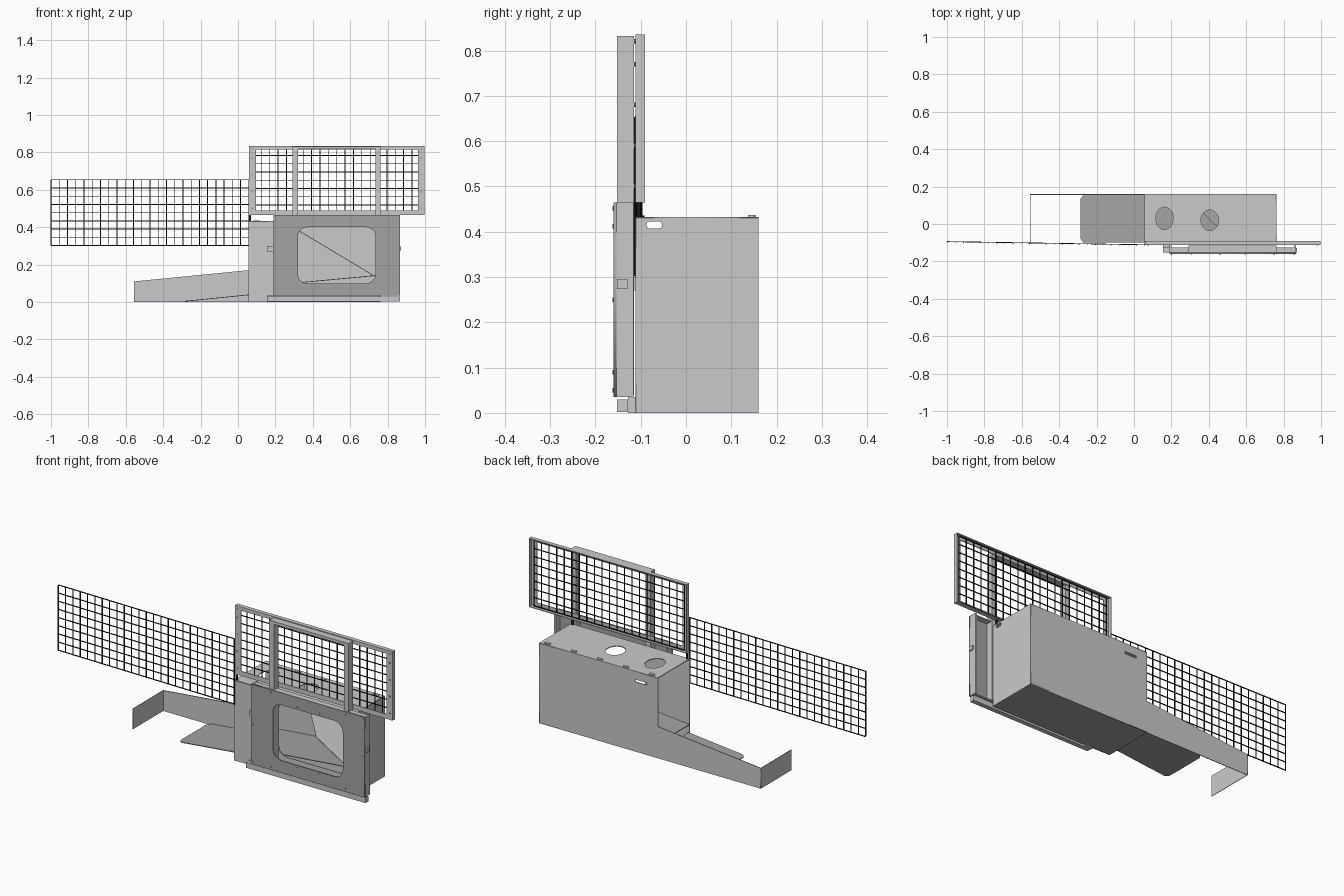
import bpy, bmesh, math
from mathutils import Matrix, Vector

cube = bpy.data.objects.get("Cube")
if cube:
    bpy.data.objects.remove(cube)


def material(name, rgb):
    m = bpy.data.materials.new(name)
    m.use_nodes = True
    m.diffuse_color = (*rgb, 1)
    m.node_tree.nodes["Principled BSDF"].inputs["Base Color"].default_value = (*rgb, 1)
    return m


LIGHT = material("light grey metal", (0.58, 0.59, 0.60))
MID = material("mid grey metal", (0.37, 0.37, 0.37))
BLACK = material("black wire", (0.012, 0.012, 0.012))
T = 0.004


def add_object(name, mesh, mat):
    mesh.materials.clear()
    mesh.materials.append(mat)
    ob = bpy.data.objects.new(name, mesh)
    bpy.context.collection.objects.link(ob)
    return ob


def finish(name, bm, mat):
    mesh = bpy.data.meshes.new(name)
    bm.to_mesh(mesh)
    bm.free()
    return add_object(name, mesh, mat)


def boxes(name, mat, *bounds):
    """One object made of boxes, each (x0, x1, y0, y1, z0, z1)."""
    bm = bmesh.new()
    for x0, x1, y0, y1, z0, z1 in bounds:
        mid = Vector((x0 + x1, y0 + y1, z0 + z1)) / 2
        size = Matrix.Diagonal((x1 - x0, y1 - y0, z1 - z0, 1))
        bmesh.ops.create_cube(bm, size=1, matrix=Matrix.Translation(mid) @ size)
    return finish(name, bm, mat)


def rect(u0, u1, v0, v1, r=0.0, steps=6):
    if not r:
        return [(u0, v0), (u1, v0), (u1, v1), (u0, v1)]
    pts = []
    corners = [(u1 - r, v1 - r), (u0 + r, v1 - r), (u0 + r, v0 + r), (u1 - r, v0 + r)]
    for i, (cu, cv) in enumerate(corners):
        for k in range(steps + 1):
            a = (i + k / steps) * math.pi / 2
            pts.append((cu + r * math.cos(a), cv + r * math.sin(a)))
    return pts


def oval(cu, cv, ru, rv, n=24):
    return [(cu + ru * math.cos(2 * math.pi * i / n), cv + rv * math.sin(2 * math.pi * i / n))
            for i in range(n)]


AXES = {"xy": ((1, 0, 0), (0, 1, 0), (0, 0, 1)),
        "xz": ((1, 0, 0), (0, 0, 1), (0, -1, 0)),
        "yz": ((0, 1, 0), (0, 0, 1), (1, 0, 0))}


def panel(name, mat, plane, pos, *loops, thick=T):
    """Sheet cut from an outline; later loops are holes. pos is along the normal axis."""
    cu = bpy.data.curves.new(name, "CURVE")
    cu.dimensions = "2D"
    cu.fill_mode = "BOTH"
    cu.extrude = thick / 2
    for loop in loops:
        sp = cu.splines.new("POLY")
        sp.points.add(len(loop) - 1)
        for p, (u, v) in zip(sp.points, loop):
            p.co = (u, v, 0, 1)
        sp.use_cyclic_u = True
    tmp = bpy.data.objects.new(name + "_outline", cu)
    bpy.context.collection.objects.link(tmp)
    dg = bpy.context.evaluated_depsgraph_get()
    mesh = bpy.data.meshes.new_from_object(tmp.evaluated_get(dg))
    bpy.data.objects.remove(tmp)
    u, v, n = (Vector(a) for a in AXES[plane])
    m = Matrix((u, v, n)).transposed().to_4x4()
    m.translation = n * pos if plane != "xz" else Vector((0, pos, 0))
    mesh.transform(m)
    mesh.name = name
    return add_object(name, mesh, mat)


def wire_grid(name, x0, x1, z0, z1, nx, nz, y, w=0.004):
    xs = [x0 + (x1 - x0) * i / nx for i in range(nx + 1)]
    zs = [z0 + (z1 - z0) * i / nz for i in range(nz + 1)]
    h = w / 2
    up = [(x - h, x + h, y - h, y + h, z0, z1) for x in xs]
    across = [(x0, x1, y + h, y + h + w, z - h, z + h) for z in zs]
    return boxes(name, BLACK, *up, *across)


def sloped_sheet(name, mat, pts, thick=T):
    bm = bmesh.new()
    face = bm.faces.new([bm.verts.new(p) for p in pts])
    ext = bmesh.ops.extrude_face_region(bm, geom=[face])["geom"]
    moved = [e for e in ext if isinstance(e, bmesh.types.BMVert)]
    bmesh.ops.translate(bm, verts=moved, vec=(0, 0, -thick))
    bmesh.ops.recalc_face_normals(bm, faces=bm.faces)
    return finish(name, bm, mat)


# Main cabinet, open on its -x end
X0, X1, Y0, Y1, H = 0.055, 0.76, -0.11, 0.16, 0.43
window = rect(0.32, 0.735, 0.10, 0.40, 0.05)
panel("cabinet_front", LIGHT, "xz", Y0, rect(X0, X1, 0, H), window)
panel("cabinet_top", LIGHT, "xy", H, rect(X0, X1, Y0, Y1),
      oval(0.163, 0.03, 0.047, 0.06), oval(0.405, 0.02, 0.047, 0.055))
panel("cabinet_end", LIGHT, "yz", X1, rect(Y0, Y1, 0, H),
      rect(-0.087, -0.053, 0.407, 0.423, 0.007))
panel("cabinet_floor", MID, "xy", T / 2, rect(X0, X1, Y0, Y1))

# Back wall with its tapering side wing and returned end
panel("back_wall", LIGHT, "xz", Y1 - T / 2,
      [(X1, 0), (X1, H), (X0, H), (X0, 0.17), (-0.555, 0.11), (-0.555, 0)],
      rect(0.12, 0.19, 0.375, 0.387, 0.005))
panel("wing_return", LIGHT, "yz", -0.555, rect(-0.10, Y1, 0, 0.11), thick=0.003)

# Entry ramp, inner floor and slanted deflector
ramp_plan = [(-0.285, -0.08), (-0.27, -0.1), (X0, -0.1), (X0, 0.155), (-0.27, 0.155), (-0.285, 0.135)]
sloped_sheet("entry_ramp", MID, [(x, y, 0.04 + (x - X0) * 0.1) for x, y in ramp_plan])
sloped_sheet("inner_floor", MID, [(x, y, 0.08 + (x - X0) * 0.093)
                                  for x, y in rect(X0, 0.757, -0.107, 0.155)])
deflector_plan = [(0.27, 0.155), (0.54, -0.107), (0.755, -0.107), (0.755, 0.155)]
sloped_sheet("deflector", LIGHT, [(x, y, 0.416 - (x - 0.27) * 0.6) for x, y in deflector_plan])

# Sliding door with window, edge channels and bottom rail
panel("door_plate", MID, "xz", -0.157, rect(0.19, 0.865, 0.035, 0.465), window, thick=0.007)
boxes("door_channels", LIGHT,
      (0.19, 0.20, -0.153, -0.116, 0.035, 0.465), (0.855, 0.865, -0.153, -0.116, 0.035, 0.465),
      (0.20, 0.855, -0.153, -0.125, 0.035, 0.041), (0.20, 0.855, -0.153, -0.125, 0.458, 0.464))
boxes("bottom_rail", LIGHT, (0.155, 0.865, -0.152, -0.128, 0.002, 0.03),
      (0.155, 0.19, -0.128, Y0, 0.0, 0.035))
boxes("door_latches", LIGHT, (0.155, 0.19, -0.125, -0.11, 0.27, 0.30),
      (0.865, 0.872, -0.152, -0.129, 0.274, 0.296))

# Upright carrier behind the door
boxes("carrier_frame", LIGHT,
      *[(x - 0.014, x + 0.014, -0.152, -0.115, 0.04, 0.832) for x in (0.306, 0.749)],
      (0.32, 0.735, -0.152, -0.115, 0.817, 0.832))

# Framed upper guard
boxes("guard_frame", LIGHT,
      (0.06, 0.095, -0.112, -0.108, 0.465, 0.835), (0.962, 0.997, -0.112, -0.108, 0.465, 0.835),
      (0.095, 0.962, -0.112, -0.108, 0.815, 0.835), (0.095, 0.962, -0.112, -0.108, 0.465, 0.49),
      (0.06, 0.064, -0.108, -0.09, 0.465, 0.835), (0.993, 0.997, -0.108, -0.09, 0.465, 0.835),
      (0.064, 0.993, -0.108, -0.09, 0.831, 0.835), (0.064, 0.993, -0.108, -0.09, 0.465, 0.469))
wire_grid("guard_mesh", 0.08, 0.975, 0.475, 0.827, 20, 8, -0.103)

# Long side mesh, turned slightly off the cabinet line
side_mesh = wire_grid("side_mesh", -1.0, 0.058, 0.302, 0.653, 24, 8, 0)
side_mesh.data.transform(Matrix.Translation((0, -0.114, 0)) @ Matrix.Rotation(-0.016, 4, "Z"))
boxes("mesh_brackets", BLACK, (0.06, 0.07, -0.108, -0.1, 0.432, 0.466),
      (0.74, 0.75, -0.108, -0.1, 0.432, 0.466))

# Fastening tabs along the back of the cabinet top
for i in range(5):
    x = 0.1 + i * 0.155
    panel(f"top_tab_{i + 1}", LIGHT, "xy", H + 0.004,
          rect(x - 0.016, x + 0.016, 0.137, 0.153, 0.007), thick=0.005)

# Bolt heads on the door and guard
bm = bmesh.new()
door_bolts = [(x, z) for x in (0.2, 0.306, 0.749, 0.855) for z in (0.05, 0.25, 0.452)
              if z != 0.25 or x in (0.2, 0.855)]
door_bolts += [(x, z) for x in (0.46, 0.595) for z in (0.09, 0.412)]
guard_bolts = [(x, z) for x in (0.075, 0.98) for z in (0.5, 0.59, 0.68, 0.77, 0.82)]
for y, spots in ((-0.161, door_bolts), (-0.113, guard_bolts)):
    for x, z in spots:
        bmesh.ops.create_cone(bm, cap_ends=True, segments=10, radius1=0.005, radius2=0.005, depth=0.003,
                              matrix=Matrix.Translation((x, y, z)) @ Matrix.Rotation(math.pi / 2, 4, "X"))
finish("bolt_heads", bm, MID)
